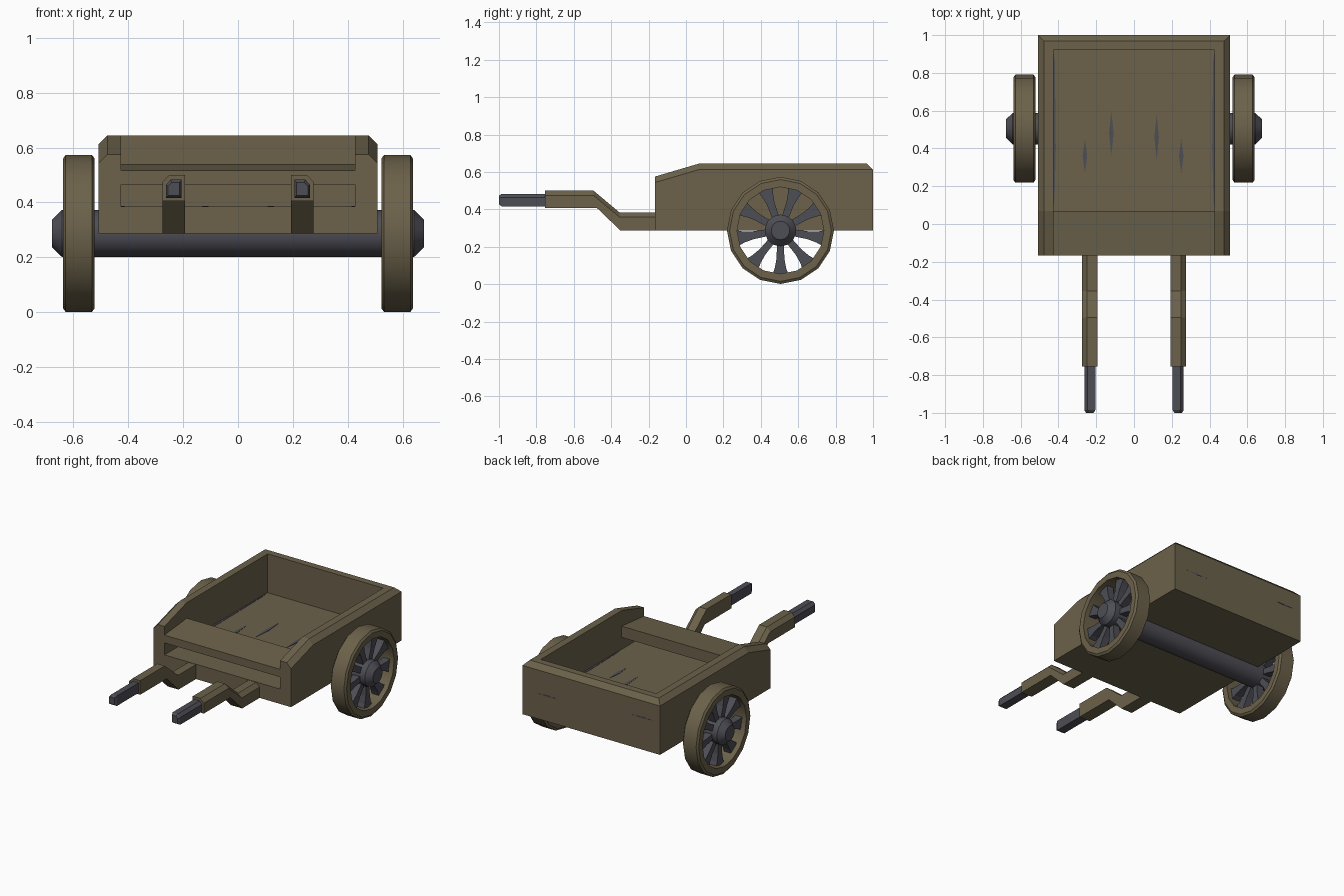
import bpy, bmesh, math

if "Cube" in bpy.data.objects:
    bpy.data.objects.remove(bpy.data.objects["Cube"])

def material(name, rgb):
    m = bpy.data.materials.new(name)
    m.diffuse_color = (*rgb, 1)
    m.use_nodes = True
    m.node_tree.nodes["Principled BSDF"].inputs["Base Color"].default_value = m.diffuse_color
    return m

WOOD = material("brown wood", (0.150, 0.122, 0.070))
IRON = material("blue grey iron", (0.075, 0.075, 0.092))

def loft(name, sections, mat, closed=False, smooth=False):
    """Skin a list of equal-length point loops; cap the ends unless closed."""
    bm = bmesh.new()
    rings = [[bm.verts.new(p) for p in s] for s in sections]
    n = len(rings[0])
    count = len(rings) if closed else len(rings) - 1
    for i in range(count):
        a, b = rings[i], rings[(i + 1) % len(rings)]
        for j in range(n):
            k = (j + 1) % n
            bm.faces.new((a[j], a[k], b[k], b[j]))
    if not closed:
        bm.faces.new(rings[0])
        bm.faces.new(rings[-1])
    bmesh.ops.remove_doubles(bm, verts=bm.verts, dist=1e-4)
    bmesh.ops.recalc_face_normals(bm, faces=bm.faces)
    for f in bm.faces:
        f.smooth = smooth
    me = bpy.data.meshes.new(name)
    bm.to_mesh(me)
    bm.free()
    if smooth:
        me.set_sharp_from_angle(angle=math.radians(32))
    me.materials.append(mat)
    ob = bpy.data.objects.new(name, me)
    bpy.context.collection.objects.link(ob)
    return ob

def prism(name, yz, x0, x1, mat):
    return loft(name, [[(x, y, z) for y, z in yz] for x in (x0, x1)], mat)

AY, AZ = 0.505, 0.287   # axle centre

def lathe(name, profile, n, mat, closed=False):
    """Revolve (x, radius) points about the axle line."""
    return loft(name, [[(x, AY + r * math.sin(2 * math.pi * i / n),
                         AZ - r * math.cos(2 * math.pi * i / n)) for i in range(n)]
                       for x, r in profile], mat, closed, smooth=True)

# Tub: thick floor, back wall, and tilted seat with a slot beneath
F, B, Z0, FLOOR, INNER = -0.166, 1.0, 0.286, 0.385, 0.427
prism("floor", [(F, Z0), (B, Z0), (B, FLOOR), (F, FLOOR)], -INNER, INNER, WOOD)
prism("back_wall", [(0.922, Z0), (B, Z0), (B, 0.612), (0.968, 0.644), (0.922, 0.644)],
      -INNER, INNER, WOOD)
prism("seat", [(F, 0.465), (0.07, 0.465), (0.07, 0.54), (F, 0.517)], -INNER, INNER, WOOD)

# Worn streaks on the floor and on the outside of the back wall
for i, (x, y, h) in enumerate(((-0.12, 0.48, 0.12), (0.12, 0.46, 0.12),
                               (-0.26, 0.36, 0.09), (0.25, 0.36, 0.09))):
    pts = [(x - 0.012, y), (x, y - h), (x + 0.012, y), (x, y + h)]
    loft("floor_streak_%d" % (i + 1),
         [[(px, py, z) for px, py in pts] for z in (FLOOR - 0.002, FLOOR + 0.002)], IRON)
for i, (x, z) in enumerate(((0.33, 0.455), (-0.38, 0.5))):
    pts = [(x - 0.08, z), (x, z - 0.005), (x + 0.08, z), (x, z + 0.005)]
    loft("back_streak_%d" % (i + 1),
         [[(px, y, pz) for px, pz in pts] for y in (B - 0.002, B + 0.001)], IRON)

full = [(F, Z0), (B, Z0), (B, 0.612), (0.968, 0.644), (0.068, 0.644), (F, 0.575)]
lowered = [(F, Z0), (B, Z0), (B, 0.612), (B, 0.612), (0.068, 0.612), (F, 0.543)]

for s, side in ((-1, "left"), (1, "right")):
    # Side wall with chamfered top edge
    loft(side + "_wall", [[(s * x, y, z) for y, z in sec] for x, sec in
                          ((INNER, full), (0.476, full), (0.508, lowered))], WOOD)

    # Dark worn line where floor and wall meet
    pts = [(0.428, 0.08), (0.428, 0.92), (0.419, 0.86), (0.414, 0.4), (0.421, 0.12)]
    loft(side + "_worn_edge", [[(s * x, y, z) for x, y in pts]
                               for z in (FLOOR - 0.002, FLOOR + 0.002)], IRON)

    # Cranked shaft with its outer top edge chamfered
    bottom = [(F + 0.02, Z0), (-0.35, Z0), (-0.475, 0.406), (-0.755, 0.406)]
    top = [(F + 0.02, 0.383), (-0.355, 0.383), (-0.495, 0.5), (-0.755, 0.5)]
    loft(side + "_shaft", [[(s * 0.194, yb, zb), (s * 0.276, yb, zb), (s * 0.276, yt, zt - 0.025),
                            (s * 0.25, yt, zt), (s * 0.194, yt, zt)]
                           for (yb, zb), (yt, zt) in zip(bottom, top)], WOOD)

    # Grip, same section as the shaft but slimmer, with a tapered tip
    grip = [(-0.029, -0.034), (0.029, -0.034), (0.029, 0.014), (0.011, 0.033), (-0.029, 0.033)]
    loft(side + "_grip", [[(s * (0.234 + k * dx), y, 0.45 + k * dz) for dx, dz in grip]
                          for y, k in ((-0.74, 1), (-0.985, 1), (-1.0, 0.7))], IRON)

    # Wheel rim
    lathe(side + "_wheel_rim", [(s * x, r) for x, r in
          ((0.522, 0.232), (0.522, 0.272), (0.532, 0.286), (0.628, 0.286),
           (0.638, 0.272), (0.638, 0.232))], 16, WOOD, True)

    # Hub cap
    lathe(side + "_hub", [(s * x, r) for x, r in
          ((0.51, 0.085), (0.642, 0.085), (0.678, 0.05))], 14, IRON)

    # Nine spokes flaring toward the rim
    for i in range(9):
        a = 2 * math.pi * i / 9 - math.pi / 2
        ca, sa = math.cos(a), math.sin(a)
        shape = [(0.06, -0.018), (0.15, -0.021), (0.2, -0.03), (0.236, -0.043),
                 (0.236, 0.043), (0.2, 0.03), (0.15, 0.021), (0.06, 0.018)]
        prism(side + "_spoke_%d" % (i + 1),
              [(AY + r * ca - t * sa, AZ + r * sa + t * ca) for r, t in shape],
              s * 0.555, s * 0.605, IRON)

# Axle
lathe("axle", [(-0.53, 0.085), (0.53, 0.085)], 14, IRON)
